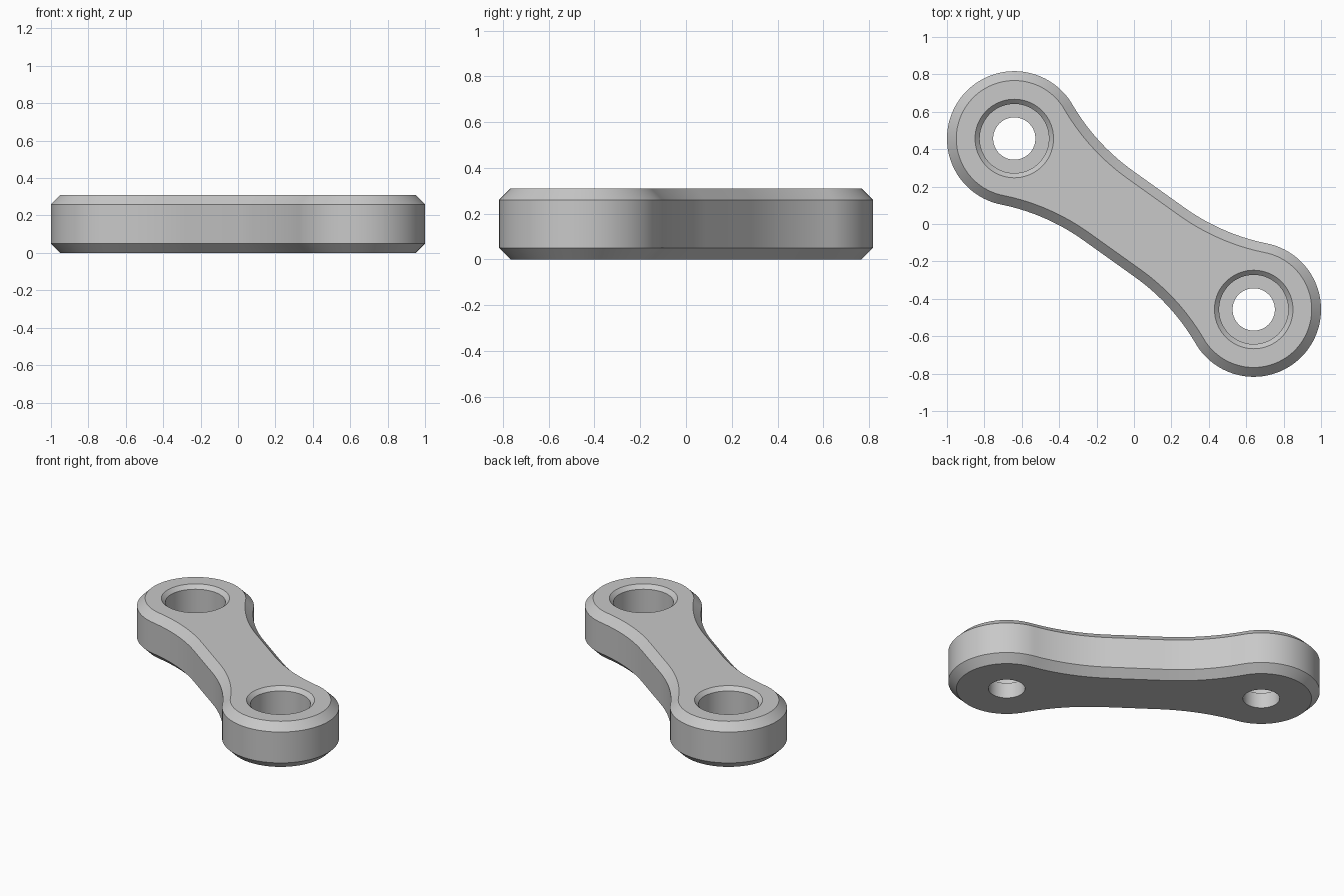
import bpy
import bmesh
from math import atan2, cos, sin, pi, sqrt, radians
from mathutils import Vector

# Main dimensions
HEIGHT, CHAMFER = 0.31, 0.05
EYE = Vector((0.64, -0.457))          # centre of one end eye; the other is opposite
EYE_R, WAIST, FILLET_U = 0.36, 0.228, 0.17
HALF = EYE.length
RUN = HALF - FILLET_U
FILLET_R = (RUN ** 2 + WAIST ** 2 - EYE_R ** 2) / (2 * (EYE_R - WAIST))

cube = bpy.data.objects.get("Cube")
if cube:
    bpy.data.objects.remove(cube, do_unlink=True)

grey = bpy.data.materials.new("plain_grey")
grey.use_nodes = True
colour = (0.58, 0.58, 0.58, 1)
grey.diffuse_color = colour
grey.node_tree.nodes["Principled BSDF"].inputs["Base Color"].default_value = colour


def arc(cx, cy, r, start, end, steps):
    """Points along a circular arc."""
    angles = [start + (end - start) * i / steps for i in range(steps + 1)]
    return [Vector((cx + r * cos(a), cy + r * sin(a))) for a in angles]


def outline(inset):
    """Waisted link outline, moved inwards by inset."""
    r, big, waist = EYE_R - inset, FILLET_R + inset, WAIST - inset
    tangent = atan2(WAIST + FILLET_R, -RUN)
    eye_arc = arc(HALF, 0, r, -tangent, tangent, 72)
    fillet = arc(FILLET_U, waist + big, big, tangent - pi, -pi / 2, 20)[1:]
    other_fillet = [Vector((-p.x, p.y)) for p in reversed(fillet)]
    half = eye_arc + fillet + other_fillet
    # the lower fillets come from turning the half outline by 180 degrees
    half = half[:-1] if (half[-1] - half[0]).length < 1e-6 else half
    local = half + [-p for p in half]
    turn = atan2(EYE.y, EYE.x)
    c, s = cos(turn), sin(turn)
    return [Vector((p.x * c - p.y * s, p.x * s + p.y * c)) for p in local]


def loft(name, sections):
    """Closed solid through stacked outlines given as (points, z)."""
    bm = bmesh.new()
    rings = [[bm.verts.new((p.x, p.y, z)) for p in pts] for pts, z in sections]
    for low, high in zip(rings, rings[1:]):
        n = len(low)
        for i in range(n):
            j = (i + 1) % n
            bm.faces.new((low[i], low[j], high[j], high[i]))
    bm.faces.new(list(reversed(rings[0])))
    bm.faces.new(rings[-1])
    bmesh.ops.recalc_face_normals(bm, faces=bm.faces[:])
    mesh = bpy.data.meshes.new(name)
    bm.to_mesh(mesh)
    bm.free()
    obj = bpy.data.objects.new(name, mesh)
    obj.data.materials.append(grey)
    bpy.context.collection.objects.link(obj)
    return obj


# Link body with chamfered rims
link = loft("link_body", [
    (outline(CHAMFER), 0),
    (outline(0), CHAMFER),
    (outline(0), HEIGHT - CHAMFER),
    (outline(CHAMFER), HEIGHT),
])

# Stepped bore in each eye: through hole, wide seat, chamfered mouth
BORE = [(0.113, -0.1), (0.113, 0.105), (0.185, 0.105),
        (0.185, HEIGHT - 0.025), (0.25, HEIGHT + 0.04)]
cutters = []
for side, centre in (("left", EYE), ("right", -EYE)):
    cutter = loft(side + "_bore_cutter", [
        (arc(centre.x, centre.y, r, 0, 2 * pi, 72)[:-1], z) for r, z in BORE])
    cutter.hide_render = True
    cutters.append(cutter)
    cut = link.modifiers.new(side + "_bore", "BOOLEAN")
    cut.operation = "DIFFERENCE"
    cut.solver = "EXACT"
    cut.object = cutter

# Apply the cuts, then smooth the curved walls and keep the rims sharp
bpy.ops.object.select_all(action="DESELECT")
link.select_set(True)
bpy.context.view_layer.objects.active = link
for modifier in list(link.modifiers):
    bpy.ops.object.modifier_apply(modifier=modifier.name)
for cutter in cutters:
    bpy.data.objects.remove(cutter, do_unlink=True)
bpy.ops.object.shade_smooth_by_angle(angle=radians(30))
